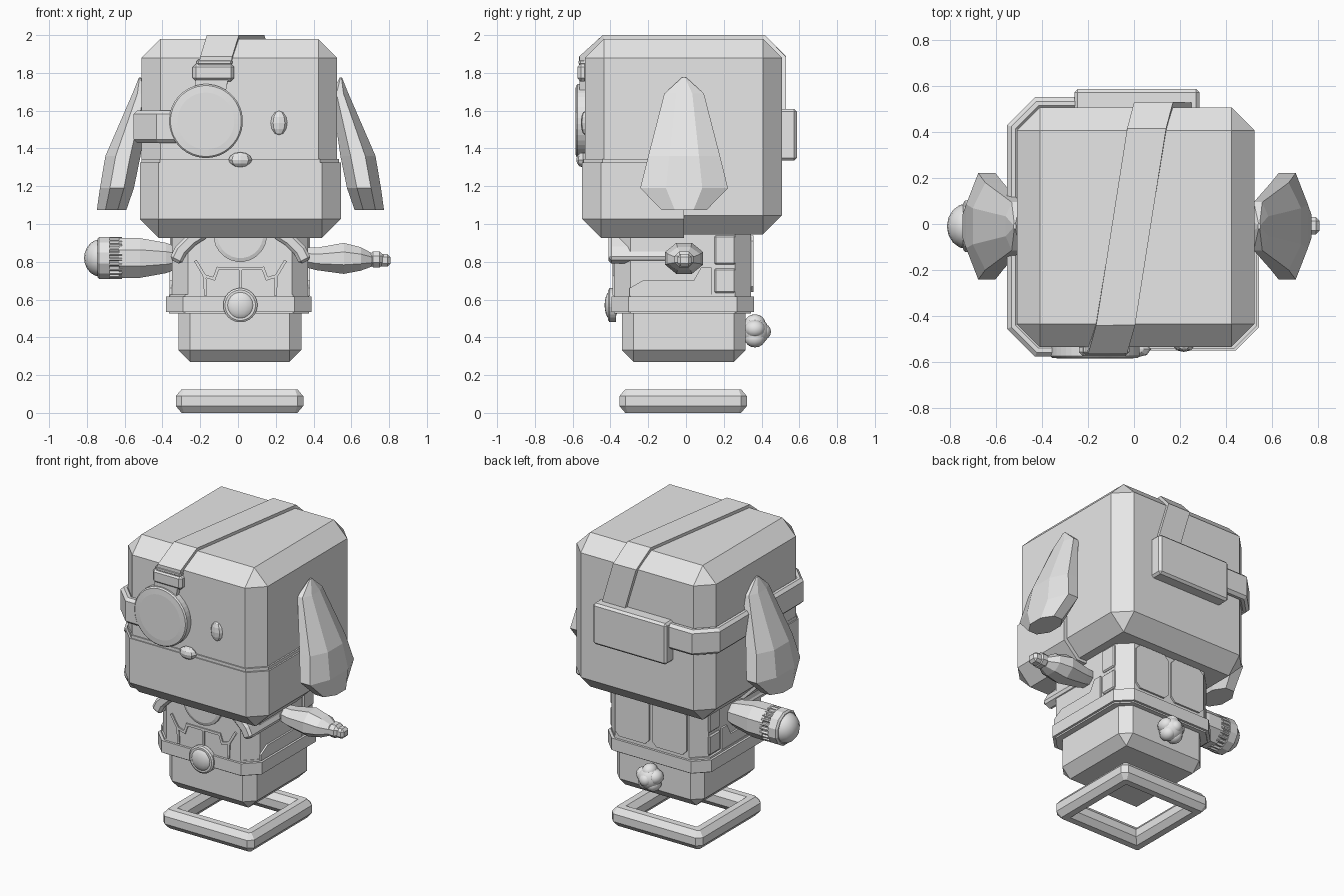
import bpy, bmesh, math
from mathutils import Vector

if "Cube" in bpy.data.objects:
    bpy.data.objects.remove(bpy.data.objects["Cube"])

grey = bpy.data.materials.new("light_grey")
grey.diffuse_color = (0.8, 0.8, 0.8, 1)
grey.use_nodes = True
grey.node_tree.nodes["Principled BSDF"].inputs["Base Color"].default_value = grey.diffuse_color
CX = 0.013  # mirror plane of the figure


def finish(name, bm, smooth=False):
    bmesh.ops.recalc_face_normals(bm, faces=bm.faces)
    me = bpy.data.meshes.new(name)
    bm.to_mesh(me)
    bm.free()
    ob = bpy.data.objects.new(name, me)
    bpy.context.collection.objects.link(ob)
    me.materials.append(grey)
    if smooth:
        for p in me.polygons:
            p.use_smooth = True
    return ob


def box(name, lo, hi, bevel=0, pick=None):
    """Box between two corners with chamfered edges; pick filters edges by midpoint."""
    bm = bmesh.new()
    bmesh.ops.create_cube(bm, size=1)
    for v in bm.verts:
        v.co = Vector([lo[i] + (v.co[i] + 0.5) * (hi[i] - lo[i]) for i in range(3)])
    if bevel:
        edges = [e for e in bm.edges
                 if pick is None or pick(e, (e.verts[0].co + e.verts[1].co) / 2)]
        bmesh.ops.bevel(bm, geom=edges, offset=bevel, segments=1, profile=0.5, affect='EDGES')
    return finish(name, bm)


def upright(e, m):
    return abs(e.verts[0].co.z - e.verts[1].co.z) > 0.01


def loft(name, axis, rings, n=8, side=1, tooth=1.0, smooth=False):
    """Skin rings (position, centre a, centre b, radius a, radius b) along an axis."""
    bm = bmesh.new()
    loops = []
    for p, ca, cb, ra, rb in rings:
        loop = []
        for k in range(n):
            t = 2 * math.pi * (k + 0.5) / n
            f = (tooth if k % 4 > 1 else 1) / math.cos(math.pi / n)
            a, b = ca + ra * f * math.cos(t), cb + rb * f * math.sin(t)
            x, y, z = {'X': (p, a, b), 'Y': (a, p, b), 'Z': (a, b, p)}[axis]
            loop.append(bm.verts.new((CX + side * (x - CX), y, z)))
        loops.append(loop)
    for l0, l1 in zip(loops, loops[1:]):
        for k in range(n):
            bm.faces.new((l0[k], l0[(k + 1) % n], l1[(k + 1) % n], l1[k]))
    bm.faces.new(loops[0])
    bm.faces.new(loops[-1])
    return finish(name, bm, smooth)


def ball(name, c, r, u=16, v=10, smooth=True):
    bm = bmesh.new()
    bmesh.ops.create_uvsphere(bm, u_segments=u, v_segments=v, radius=1)
    for w in bm.verts:
        w.co = Vector([c[i] + w.co[i] * r[i] for i in range(3)])
    return finish(name, bm, smooth)


def strip(name, left, right, thick, bevel=0.0):
    """Ribbon between two edge paths."""
    bm = bmesh.new()
    a = [bm.verts.new(p) for p in left]
    b = [bm.verts.new(p) for p in right]
    for i in range(len(a) - 1):
        bm.faces.new((a[i], a[i + 1], b[i + 1], b[i]))
    ob = finish(name, bm)
    m = ob.modifiers.new("thickness", 'SOLIDIFY')
    m.thickness, m.offset, m.use_even_offset = thick, 0, True
    if bevel:
        w = ob.modifiers.new("chamfer", 'BEVEL')
        w.width, w.segments, w.angle_limit = bevel, 1, math.radians(60)
    return ob


def plate(name, pts, depth):
    """Flat polygon pushed out by a vector."""
    bm = bmesh.new()
    f = bm.faces.new([bm.verts.new(p) for p in pts])
    r = bmesh.ops.extrude_face_region(bm, geom=[f])
    for v in r['geom']:
        if isinstance(v, bmesh.types.BMVert):
            v.co += Vector(depth)
    return finish(name, bm)


def ridge(name, pts, y, w=0.016):
    """Thin raised seam along x, z points on the chest."""
    for (x0, z0), (x1, z1) in zip(pts, pts[1:]):
        d = Vector((x1 - x0, 0, z1 - z0)).normalized()
        s = Vector((-d.z, 0, d.x)) * w / 2
        a, b = Vector((x0, y, z0)) - d * w / 2, Vector((x1, y, z1)) + d * w / 2
        plate(name, [a + s, b + s, b - s, a - s], (0, -0.012, 0))


# head and muzzle
box("head", (-0.51, -0.535, 0.945), (0.525, 0.508, 1.98), 0.1)
box("muzzle", (-0.52, -0.55, 0.927), (0.545, -0.01, 1.325), 0.1,
    lambda e, m: m.z < 0.95 and m.y < -0.1 or upright(e, m) and m.y < -0.3
    or m.z < 0.95 and abs(m.x) > 0.4)
box("lip", (-0.512, -0.543, 1.32), (0.535, -0.01, 1.345), 0.1,
    lambda e, m: upright(e, m) and m.y < -0.3)
ball("nose", (0.012, -0.545, 1.34), (0.062, 0.036, 0.04), 8, 6, False)
ball("eye", (0.217, -0.535, 1.535), (0.044, 0.022, 0.064), 8, 6, False)

# drooping ears
for s, nm in ((1, "left_ear"), (-1, "right_ear")):
    loft(nm, 'Z', [(1.775, 0.545, -0.01, 0.006, 0.012), (1.69, 0.54, -0.01, 0.045, 0.105),
                   (1.36, 0.635, -0.01, 0.093, 0.19), (1.19, 0.667, -0.01, 0.09, 0.232),
                   (1.075, 0.695, -0.01, 0.078, 0.12)], side=s)

# eyepiece with its straps, buckle and rear pack
loft("eyepiece", 'Y', [(-0.52, -0.17, 1.545, 0.18, 0.18), (-0.53, -0.17, 1.545, 0.195, 0.195),
                       (-0.575, -0.17, 1.545, 0.195, 0.195), (-0.583, -0.17, 1.545, 0.187, 0.187),
                       (-0.586, -0.17, 1.545, 0.15, 0.15)], n=40)
top = [(-0.235, -0.55, 1.70), (-0.20, -0.55, 1.88), (-0.165, -0.435, 1.985),
       (-0.03, 0.41, 1.985), (0.0, 0.515, 1.88), (0.09, 0.515, 1.58)]
strip("top_strap", top, [(x + 0.17, y, z) for x, y, z in top], 0.03)
box("strap_buckle", (-0.24, -0.575, 1.755), (-0.02, -0.52, 1.85), 0.018)
box("buckle_top", (-0.22, -0.568, 1.84), (-0.03, -0.52, 1.872), 0.01)
band = [(-0.25, -0.55), (-0.42, -0.55), (-0.525, -0.445), (-0.525, 0.42), (-0.42, 0.525), (-0.2, 0.525)]
strip("side_strap", [(x, y, 1.43) for x, y in band], [(x, y, 1.6) for x, y in band], 0.055, 0.018)
box("rear_pack", (-0.26, 0.49, 1.335), (0.285, 0.587, 1.61), 0.014)

# body
box("torso", (-0.35, -0.38, 0.58), (0.37, 0.345, 0.97), 0.085, upright)
box("belt", (-0.38, -0.395, 0.535), (0.39, 0.36, 0.615), 0.09, upright)
box("belt_edge", (-0.365, -0.38, 0.525), (0.375, 0.345, 0.628), 0.085, upright)
box("hips", (-0.315, -0.34, 0.27), (0.335, 0.315, 0.56), 0.062,
    lambda e, m: upright(e, m) or m.z < 0.3)
loft("belt_buckle_rim", 'Y', [(-0.37, 0.012, 0.57, 0.09, 0.09), (-0.405, 0.012, 0.57, 0.09, 0.09),
                              (-0.412, 0.012, 0.57, 0.08, 0.08)], n=28)
ball("belt_buckle", (0.012, -0.395, 0.57), (0.078, 0.036, 0.078))

# chest seams and neck medallion
loft("neck_ring", 'Y', [(-0.35, 0.012, 0.94, 0.14, 0.14), (-0.398, 0.012, 0.94, 0.14, 0.14),
                        (-0.405, 0.012, 0.94, 0.12, 0.12)], n=24)
for s in (1, -1):
    def m(pts):
        return [(CX + s * x, z) for x, z in pts]
    ridge("chest_seam", m([(0.235, 0.80), (0.19, 0.725), (0.185, 0.63)]), -0.376)
    ridge("chest_fork", m([(0.19, 0.725), (0.14, 0.71), (0.12, 0.765), (0, 0.765)]), -0.376)
    # shoulder drape
    path = m([(0.19, 0.96), (0.26, 0.915), (0.315, 0.86), (0.345, 0.80)])
    strip("shoulder_drape", [(x, -0.41, z) for x, z in path],
          [(x, -0.08, z) for x, z in path], 0.07, 0.015)
    # vest hem on the flank
    x = 0.37 if s > 0 else -0.35
    plate("flank_panel", [(x, y, z) for y, z in
          ((-0.3, 0.62), (-0.3, 0.66), (-0.23, 0.7), (0.04, 0.7), (0.08, 0.77), (0.135, 0.77), (0.135, 0.62))],
          (s * 0.012, 0, 0))
    for z0, z1 in ((0.635, 0.765), (0.785, 0.94)):
        box("flank_tile", (x - 0.011, 0.15, z0), (x + 0.011, 0.262, z1), 0.008)
    # back panels
    x0, x1 = sorted((CX + s * 0.012, CX + s * 0.265))
    box("back_panel", (x0, 0.33, 0.64), (x1, 0.357, 0.94), 0.03,
        lambda e, m: abs(e.verts[0].co.y - e.verts[1].co.y) > 0.01)
ridge("chest_centre_seam", [(CX, 0.765), (CX, 0.66)], -0.376)

# bare arm and hand
loft("left_arm", 'X', [(0.30, -0.01, 0.83, 0.05, 0.045), (0.42, -0.01, 0.815, 0.075, 0.06),
                       (0.56, -0.01, 0.818, 0.1, 0.082), (0.65, -0.01, 0.815, 0.085, 0.062),
                       (0.71, -0.01, 0.81, 0.045, 0.035)])
box("left_hand", (0.69, -0.06, 0.77), (0.775, 0.04, 0.855), 0.025)
box("left_fingers", (0.74, -0.045, 0.775), (0.808, 0.03, 0.84), 0.016)

# arm with gadget end
Y, Z = -0.01, 0.82
loft("right_arm", 'X', [(-0.3, Y, Z, 0.05, 0.05), (-0.38, Y, Z, 0.08, 0.08),
                        (-0.48, Y, Z, 0.098, 0.098), (-0.52, Y, Z, 0.105, 0.105),
                        (-0.63, Y, Z, 0.105, 0.105)])
loft("gadget_ribs", 'X', [(-0.615, Y, Z, 0.112, 0.112), (-0.685, Y, Z, 0.112, 0.112)], n=96, tooth=0.9)
loft("gadget_collar", 'X', [(-0.68, Y, Z, 0.112, 0.112), (-0.735, Y, Z, 0.112, 0.112),
                            (-0.745, Y, Z, 0.1, 0.1)], n=12)
ball("gadget_dome", (-0.725, Y, Z), (0.09, 0.1, 0.1))

# fluffy tail
ball("tail", (0.012, 0.365, 0.43), (0.075, 0.075, 0.075))
for k in range(5):
    t = math.pi / 2 + k * math.tau / 5
    ball("tail_tuft", (0.012 + 0.045 * math.cos(t), 0.365, 0.43 + 0.045 * math.sin(t)),
         (0.047, 0.055, 0.047), 12, 8)
ball("tail_tip", (0.012, 0.41, 0.43), (0.042, 0.04, 0.042), 12, 8)

# hovering square base ring: tube profile swept around a clipped square
bm = bmesh.new()
loops = []
for k in range(8):
    t = math.tau * (k + 0.5) / 8
    r = 0.285 + 0.0525 * math.cos(t) / math.cos(math.pi / 8)
    z = 0.0625 + 0.0625 * math.sin(t) / math.cos(math.pi / 8)
    c = max(0.0, r - 0.285) * 0.6
    loops.append([bm.verts.new((0.008 + x, -0.015 + y, z)) for x, y in
                  ((r, r - c), (r - c, r), (c - r, r), (-r, r - c),
                   (-r, c - r), (c - r, -r), (r - c, -r), (r, c - r))])
for i in range(8):
    a, b = loops[i], loops[(i + 1) % 8]
    for j in range(8):
        bm.faces.new((a[j], a[(j + 1) % 8], b[(j + 1) % 8], b[j]))
bmesh.ops.remove_doubles(bm, verts=bm.verts, dist=0.0005)
finish("base_ring", bm)
